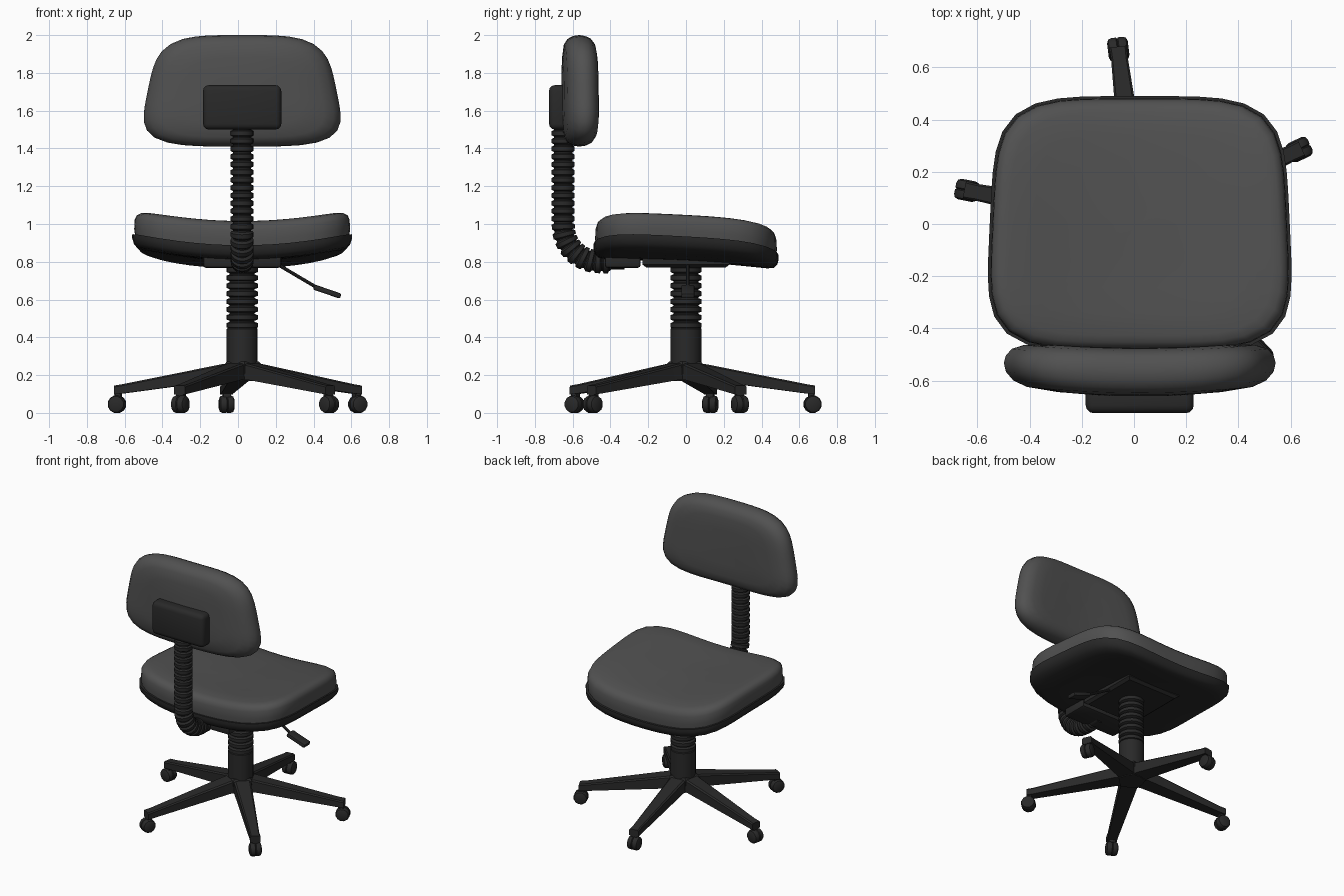
import bpy, bmesh, math
from mathutils import Vector, Matrix

if "Cube" in bpy.data.objects:
    bpy.data.objects.remove(bpy.data.objects["Cube"])

CX = 0.022  # chair's own centre line


def material(name, v):
    m = bpy.data.materials.new(name)
    m.diffuse_color = (v, v, v, 1)
    m.use_nodes = True
    m.node_tree.nodes["Principled BSDF"].inputs["Base Color"].default_value = m.diffuse_color
    return m


FABRIC = material("grey fabric", 0.082)
PLASTIC = material("black plastic", 0.022)


def finish(name, bm, mat, angle=35):
    bmesh.ops.recalc_face_normals(bm, faces=bm.faces[:])
    me = bpy.data.meshes.new(name)
    bm.to_mesh(me)
    bm.free()
    me.materials.append(mat)
    ob = bpy.data.objects.new(name, me)
    bpy.context.collection.objects.link(ob)
    bpy.ops.object.select_all(action='DESELECT')
    ob.select_set(True)
    bpy.context.view_layer.objects.active = ob
    bpy.ops.object.shade_smooth_by_angle(angle=math.radians(angle))
    return ob


def loft(name, rings, mat, angle=35):
    """Skin a list of equal-length point rings and cap both ends."""
    bm = bmesh.new()
    vs = [[bm.verts.new(p) for p in r] for r in rings]
    n = len(vs[0])
    for a, b in zip(vs, vs[1:]):
        for i in range(n):
            bm.faces.new((a[i], a[(i + 1) % n], b[(i + 1) % n], b[i]))
    bm.faces.new(vs[0])
    bm.faces.new(vs[-1])
    return finish(name, bm, mat, angle)


def box(name, lo, hi, mat, bevel=0.0, seg=3):
    lo, hi = Vector(lo), Vector(hi)
    bm = bmesh.new()
    bmesh.ops.create_cube(bm, size=1)
    for v in bm.verts:
        v.co = Vector(a * b for a, b in zip(v.co, hi - lo)) + (lo + hi) / 2
    if bevel:
        bmesh.ops.bevel(bm, geom=bm.edges[:], offset=bevel, segments=seg,
                        profile=0.5, affect='EDGES')
    return finish(name, bm, mat)


def tube(name, path, mat, sides=16):
    """Sweep circles along (point, radius) pairs lying in one plane y-z or x-z."""
    rings = []
    for i, (p, r) in enumerate(path):
        t = (path[min(i + 1, len(path) - 1)][0] - path[max(i - 1, 0)][0]).normalized()
        side = Vector((1, 0, 0)) if abs(t.x) < 0.1 else Vector((0, 1, 0))
        up = t.cross(side).normalized()
        rings.append([p + r * (math.cos(a) * side + math.sin(a) * up)
                      for a in (2 * math.pi * k / sides for k in range(sides))])
    return loft(name, rings, mat)


def outline(w, h, n, taper, count=48):
    """Rounded-rectangle outline, narrowing towards +v."""
    pts = []
    for k in range(count):
        a = 2 * math.pi * k / count
        c, s = math.cos(a), math.sin(a)
        r = (abs(c) ** n + abs(s) ** n) ** (-1 / n)
        pts.append((w * r * c * (1 - taper * r * s), h * r * s))
    return pts


def bellows(point_at, length, pitch, r_in, r_out):
    """Ribbed (point, radius) path."""
    n = round(length / pitch)
    return [(point_at(length * (i + f) / n), r) for i in range(n)
            for f, r in ((0.02, r_in), (0.18, r_out), (0.72, r_out), (0.88, r_in))]


# --- seat cushion and seat pan: saddle-shaped lofts
seat_shape = outline(0.575, 0.49, 4.5, 0.04)


def seat_rings(profile):
    return [[(CX + x * s, y * s, z + 0.2 * (x * s) ** 2 - 0.04 * y * s
              - 0.08 * max(0, y * s) ** 2) for x, y in seat_shape] for s, z in profile]


loft("seat_cushion", seat_rings([
    (0.97, 0.85), (0.982, 0.90), (0.977, 0.95), (0.96, 0.975), (0.925, 0.99),
    (0.87, 0.998), (0.7, 1.002), (0.5, 1.0), (0.25, 1.0), (0.02, 1.0)]), FABRIC, 50)
loft("seat_pan", seat_rings([
    (0.95, 0.868), (1.0, 0.868), (1.0, 0.848), (0.985, 0.822), (0.95, 0.804),
    (0.88, 0.797), (0.7, 0.797), (0.4, 0.799), (0.02, 0.80)]), PLASTIC, 50)

# --- backrest: rounded pad, gently curved around the sitter
back_shape = outline(0.50, 0.295, 4, 0.12)
loft("backrest", [[(CX + x * s, y + 0.12 * (x * s) ** 2, 1.705 + z * s)
                   for x, z in back_shape] for s, y in (
    (0.02, -0.475), (0.4, -0.475), (0.7, -0.477), (0.85, -0.487), (0.94, -0.507),
    (0.985, -0.535), (1.0, -0.565), (0.985, -0.598), (0.93, -0.628), (0.83, -0.647),
    (0.6, -0.656), (0.3, -0.66), (0.02, -0.66))], FABRIC, 60)
box("backrest_cover", (CX - 0.207, -0.725, 1.50), (CX + 0.207, -0.62, 1.735), PLASTIC, 0.03)

# --- ribbed backrest stem: straight, quarter bend, straight under the seat
R, Y0, Z0 = 0.19, -0.65, 0.80
UP, BEND, FLAT = 1.54 - (Z0 + R), R * math.pi / 2, 0.14


def stem_point(d):
    if d < UP:
        return Vector((CX, Y0, 1.54 - d))
    if d < UP + BEND:
        a = (d - UP) / R
        return Vector((CX, Y0 + R - R * math.cos(a), Z0 + R - R * math.sin(a)))
    return Vector((CX, Y0 + R + d - UP - BEND, Z0))


stem_path = bellows(stem_point, UP + BEND + FLAT, 0.042, 0.048, 0.061)
# keep the buried end of the stem slim enough to stay above the bracket
tube("backrest_stem", [(p, min(r, 0.04) if p.y > -0.40 else r) for p, r in stem_path], PLASTIC)
box("stem_bracket", (CX - 0.207, -0.43, 0.768), (CX + 0.207, -0.24, 0.84), PLASTIC, 0.015, 2)

# --- mounting plate under the seat, slightly tapered
loft("seat_mount", [[(CX + sx * h, sy * (h + 0.02), z) for sx, sy in
                     ((-1, -1), (1, -1), (1, 1), (-1, 1))]
                    for h, z in ((0.19, 0.77), (0.21, 0.785), (0.21, 0.82))], PLASTIC)

# --- gas column: plain lower sleeve and ribbed upper sleeve
tube("column_sleeve", [(Vector((CX, 0, z)), r) for z, r in
                       ((0.17, 0.082), (0.445, 0.082), (0.45, 0.077))], PLASTIC, 20)
tube("column_bellows", bellows(lambda d: Vector((CX, 0, 0.445 + d)), 0.335, 0.042,
                               0.066, 0.083), PLASTIC, 20)

# --- height lever
tube("lever_rod", [(Vector((x, 0.01, z)), 0.009) for x, z in
                   ((0.16, 0.80), (0.22, 0.78), (0.41, 0.668))], PLASTIC, 8)
lever = box("lever_handle", (-0.075, -0.035, -0.014), (0.075, 0.035, 0.014), PLASTIC, 0.008, 2)
lever.matrix_world = Matrix.Translation((0.473, 0.01, 0.642)) @ Matrix.Rotation(
    math.radians(19), 4, 'Y')

# --- five-star base: hub, tapered legs and casters
loft("base_hub", [[(CX + r * math.cos(a), r * math.sin(a), z) for a in
                   (math.radians(25 + 36 + 72 * k) for k in range(5))]
                  for r, z in ((0.095, 0.17), (0.105, 0.255), (0.09, 0.272))], PLASTIC)
for i in range(5):
    place = Matrix.Translation((CX, 0, 0)) @ Matrix.Rotation(math.radians(25 + 72 * i), 4, 'Z')
    leg = loft(f"base_leg_{i + 1}", [
        [(r, -w, lo), (r, w, lo), (r, w, hi - 0.008), (r, w * 0.8, hi),
         (r, -w * 0.8, hi), (r, -w, hi - 0.008)]
        for r, w, lo, hi in ((0.03, 0.06, 0.175, 0.268), (0.10, 0.055, 0.175, 0.258),
                             (0.64, 0.032, 0.103, 0.152), (0.685, 0.034, 0.098, 0.145))],
        PLASTIC, 25)
    # twin-wheel caster with rounded rims, axle across the leg
    wheel = loft(f"caster_{i + 1}", [
        [(0.675 + r * math.cos(a), y, 0.046 + r * math.sin(a))
         for a in (2 * math.pi * (k + 0.5) / 12 for k in range(12))]
        for y, r in ((-0.040, 0.028), (-0.034, 0.042), (-0.022, 0.047), (-0.004, 0.047),
                     (0, 0.042), (0.004, 0.047), (0.022, 0.047), (0.034, 0.042),
                     (0.040, 0.028))], PLASTIC)
    pin = box(f"caster_pin_{i + 1}", (0.652, -0.02, 0.07), (0.684, 0.02, 0.11), PLASTIC)
    for ob in (leg, wheel, pin):
        ob.matrix_world = place
